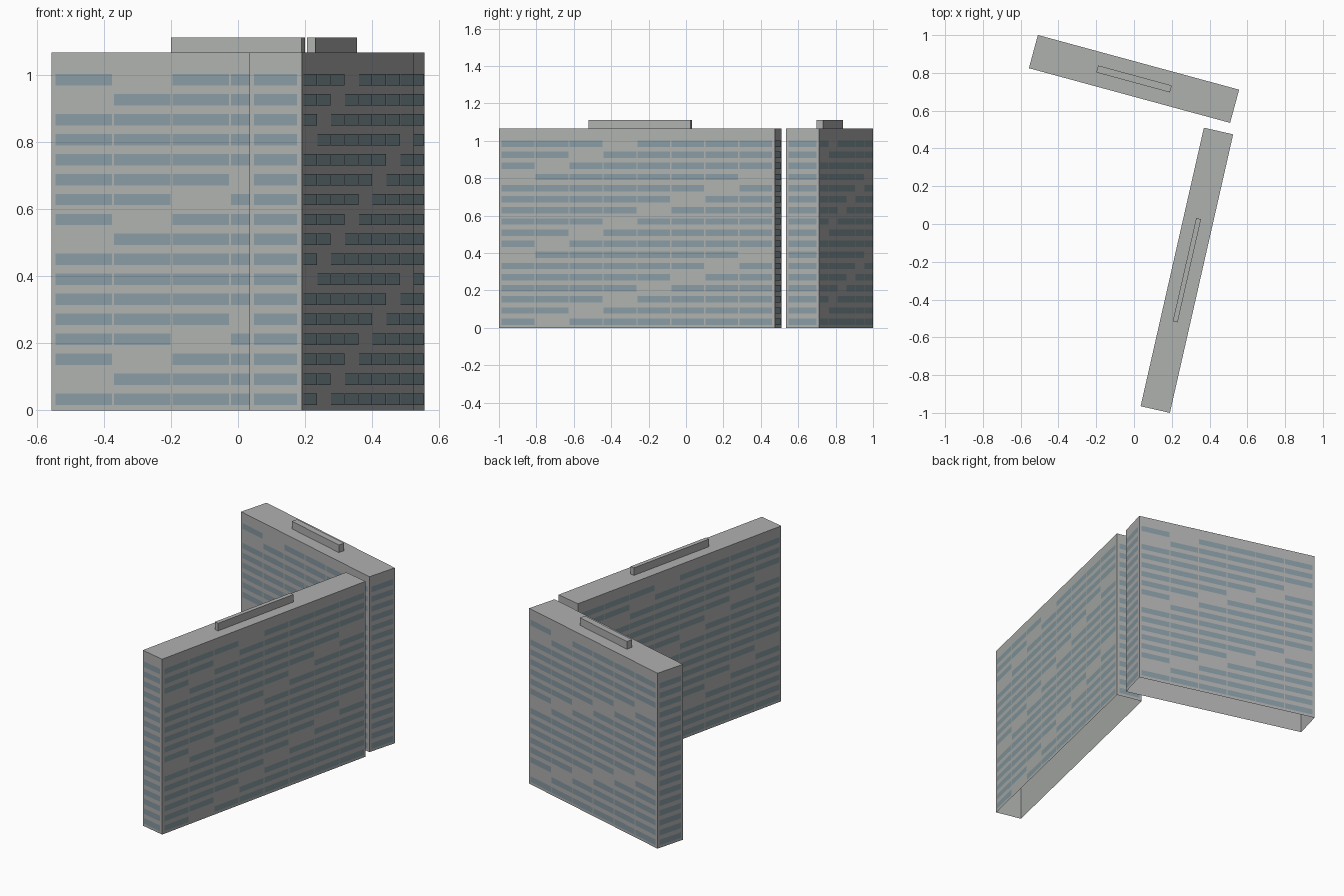
import bpy, math
from mathutils import Vector

if "Cube" in bpy.data.objects:
    bpy.data.objects.remove(bpy.data.objects["Cube"])

H, ROOF_TOP = 1.066, 1.112          # wall height, top of roof box
FLOORS, STEP, SILL, WIN_H = 17, 0.0595, 0.0165, 0.034
MARGIN, GAP, OFFSET = 0.011, 0.003, 0.002
UP = Vector((0, 0, 1))


def material(name, rgb):
    m = bpy.data.materials.new(name)
    m.diffuse_color = (*rgb, 1)
    m.use_nodes = True
    m.node_tree.nodes["Principled BSDF"].inputs["Base Color"].default_value = m.diffuse_color
    return m


concrete = material("concrete grey", (0.43, 0.44, 0.43))
glass = material("window blue grey", (0.245, 0.33, 0.365))


def add_mesh(name, verts, faces, mat, center, angle):
    me = bpy.data.meshes.new(name)
    me.from_pydata(verts, [], faces)
    me.materials.append(mat)
    ob = bpy.data.objects.new(name, me)
    ob.location = (center[0], center[1], 0)
    ob.rotation_euler.z = math.radians(angle)
    bpy.context.collection.objects.link(ob)


def open_box(name, length, width, z0, z1, center, angle):
    # box without an underside
    x, y = length / 2, width / 2
    ring = [(-x, -y), (x, -y), (x, y), (-x, y)]
    verts = [(a, b, z) for z in (z0, z1) for a, b in ring]
    faces = [(i, (i + 1) % 4, (i + 1) % 4 + 4, i + 4) for i in range(4)]
    add_mesh(name, verts, faces + [(4, 5, 6, 7)], concrete, center, angle)


def windows(name, length, width, cols, skip, center, angle):
    # rows of panes on all four walls, long walls leave out a diagonal pattern
    verts, faces = [], []
    for k in range(4):
        a = k * math.pi / 2
        normal = Vector((math.sin(a), -math.cos(a), 0))
        right = UP.cross(normal)
        is_long = k % 2 == 0
        span, depth = (length, width) if is_long else (width, length)
        n = cols if is_long else 1
        pitch = (span - 2 * MARGIN) / n
        for row in range(1, FLOORS + 1):
            z = SILL + (FLOORS - row) * STEP
            for col in range(1, n + 1):
                if is_long and (row + col) % 7 == skip:
                    continue
                u0 = -span / 2 + MARGIN + (col - 1) * pitch + GAP
                u1 = u0 + pitch - 2 * GAP
                base = normal * (depth / 2 + OFFSET)
                i = len(verts)
                verts += [base + right * u + UP * h for u, h in
                          ((u0, z), (u1, z), (u1, z + WIN_H), (u0, z + WIN_H))]
                faces.append((i, i + 1, i + 2, i + 3))
    add_mesh(name, verts, faces, glass, center, angle)


def tower(name, center, angle, length, width, cols, skip, box_l, box_w):
    open_box(name + "_walls", length, width, 0, H, center, angle)
    open_box(name + "_roof_box", box_l, box_w, H, ROOF_TOP, center, angle)
    windows(name + "_windows", length, width, cols, skip, center, angle)


tower("back_block", (0, 0.768), -15.2, 1.104, 0.182, 6, 3, 0.404, 0.038)
tower("front_block", (0.28, -0.245), 77.2, 1.512, 0.159, 8, 5, 0.56, 0.026)
